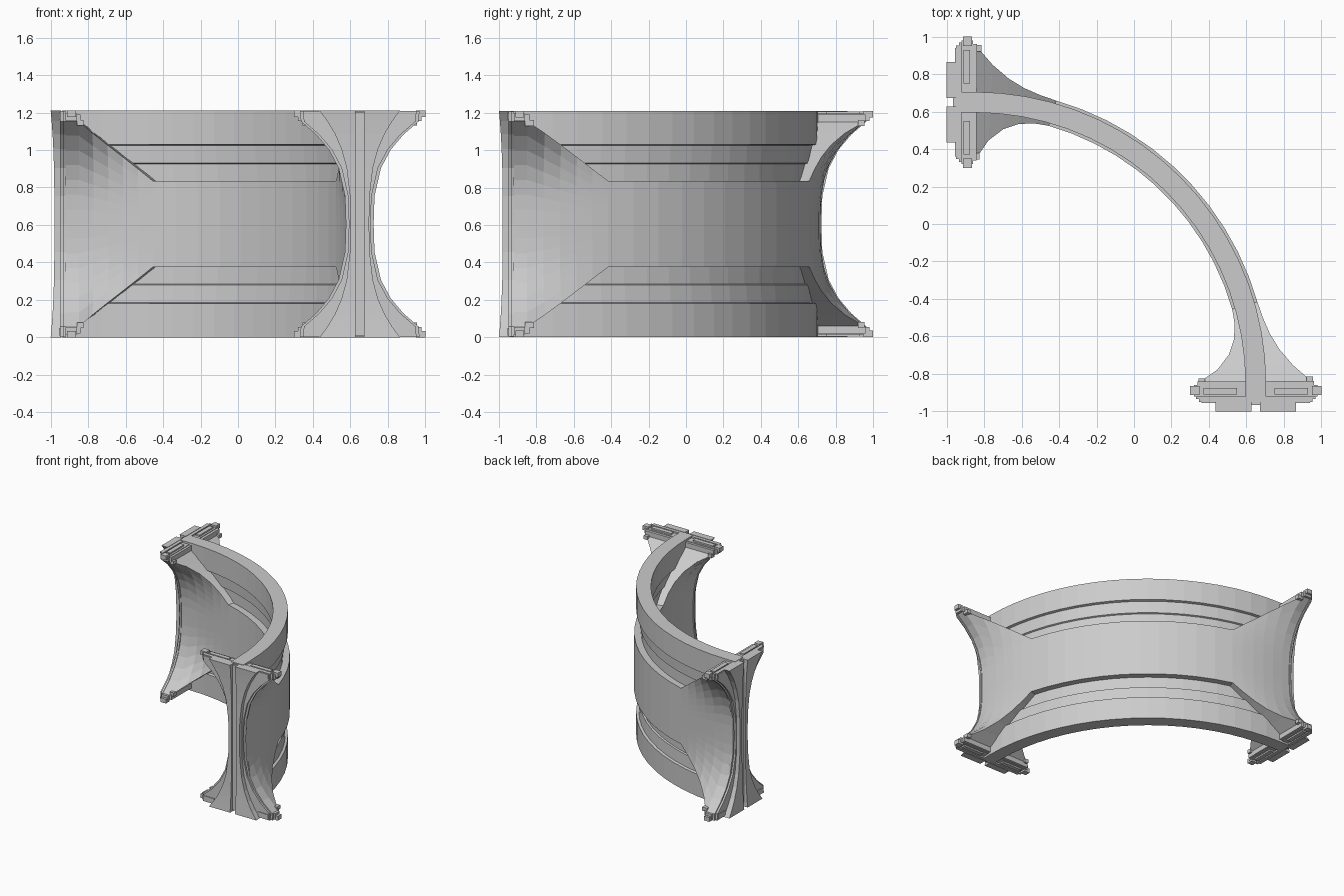
import bpy, bmesh, math

if "Cube" in bpy.data.objects:
    bpy.data.objects.remove(bpy.data.objects["Cube"])

R, C, MID = 1.5, -0.85, 0.605        # arc radius, arc centre (x = y), mid height
L = R * math.pi / 2                  # arc length of the quarter turn


def place(a, off, z):
    """Path space (distance along wall, offset outward, height) to world."""
    if a < 0:
        return (C + R + off, C + a, z)
    if a > L:
        return (C - (a - L), C + R + off, z)
    t = a / R
    return (C + (R + off) * math.cos(t), C + (R + off) * math.sin(t), z)


def loft(bm, rings):
    rows = [[bm.verts.new(place(*p)) for p in ring] for ring in rings]
    n = len(rows[0])
    for r, s in zip(rows, rows[1:]):
        for i in range(n):
            j = (i + 1) % n
            bm.faces.new((r[i], r[j], s[j], s[i]))
    bm.faces.new(rows[0])
    bm.faces.new(rows[-1])


def finish(bm, name):
    bmesh.ops.recalc_face_normals(bm, faces=bm.faces)
    me = bpy.data.meshes.new(name)
    bm.to_mesh(me)
    bm.free()
    ob = bpy.data.objects.new(name, me)
    bpy.context.collection.objects.link(ob)
    return ob


def at_end(end, d):
    """Path position d metres inward (negative = outward) from an arc end."""
    return d if end == 0 else L - d


def box(bm, end, d0, d1, o0, o1, z0, z1):
    loft(bm, [[(at_end(end, d), o0, z0), (at_end(end, d), o1, z0),
               (at_end(end, d), o1, z1), (at_end(end, d), o0, z1)] for d in (d0, d1)])


def hourglass(dz):
    return min(0.07 + 0.24 * (abs(dz) / 0.55) ** 3, 0.315)


# Curved wall with stepped bands above and below the middle panel
half = [(0.055, 0.0), (0.055, 0.18), (0.035, 0.185), (0.03, 0.28),
        (0.018, 0.285), (0.018, 0.37)]
side = half + [(o, 2 * MID - z) for o, z in reversed(half)]
profile = side + [(-o, z) for o, z in reversed(side)]
bm = bmesh.new()
stations = [-0.09] + [L * i / 18 for i in range(19)] + [L + 0.09]
loft(bm, [[(a, o, z) for o, z in profile] for a in stations])
finish(bm, "curved_wall")

# Thick middle panel, flaring in height and thickness towards both ends
FLARE, ROWS = 0.42, 14
near = [-0.08, 0.0] + [FLARE * k / 5 for k in range(1, 6)]
middle = [FLARE + (L - 2 * FLARE) * k / 11 for k in range(1, 11)]
rings = []
for a in near + middle + [L - d for d in reversed(near)]:
    u = max(0.0, min(1.0, 1 - min(a, L - a) / FLARE))
    e = 0.23 + 0.32 * u
    dzs = [e * (2 * i / ROWS - 1) for i in range(ROWS + 1)]
    outer = [(a, 0.07 + 0.24 * u * (abs(d) / 0.55) ** 3, MID + d) for d in dzs]
    rings.append(outer + [(a, -o, z) for a, o, z in reversed(outer)])
bm = bmesh.new()
loft(bm, rings)
finish(bm, "flared_panel")

DZ = [-0.605, -0.55, -0.48, -0.4, -0.3, -0.15, 0, 0.15, 0.3, 0.4, 0.48, 0.55, 0.605]
for end, label in ((0, "front"), (1, "left")):
    # Hourglass flange in two layers
    bm = bmesh.new()
    for d0, d1, grow in ((-0.1, -0.085, -0.012), (-0.085, -0.07, 0.004)):
        rows = []
        for d in (d0, d1):
            o = [(at_end(end, d), hourglass(z) + grow, MID + z * 0.995) for z in DZ]
            rows.append(o + [(a, -w, z) for a, w, z in reversed(o)])
        loft(bm, rows)
    finish(bm, label + "_flange")

    # Seal plate: two mirrored halves with a central groove, dished at mid height
    bm = bmesh.new()
    for s in (-1, 1):
        rows = []
        for z in DZ:
            k = (abs(z) / 0.605) ** 3
            w = 0.05 + 0.165 * k
            d = at_end(end, -0.13 - 0.02 * k)
            b = at_end(end, -0.095)
            rows.append([(b, s * 0.022, MID + z), (b, s * w, MID + z),
                         (d, s * w, MID + z), (d, s * 0.022, MID + z)])
        loft(bm, rows)
    box(bm, end, -0.115, -0.09, -0.025, 0.025, 0.01, 1.2)
    finish(bm, label + "_seal_plate")

    # Corner clamps on top and bottom of each flange
    bm = bmesh.new()
    for s in (-1, 1):
        for lo in (False, True):
            def clamp(d0, d1, o0, o1, z0, z1):
                if lo:
                    z0, z1 = 2 * MID - z1, 2 * MID - z0
                box(bm, end, d0, d1, s * o0, s * o1, z0, z1)
            clamp(-0.07, -0.01, 0.05, 0.33, 1.155, 1.195)    # main bar
            clamp(-0.062, -0.015, 0.3, 0.35, 1.175, 1.21)    # outer tip
            clamp(-0.06, -0.025, 0.1, 0.28, 1.19, 1.207)     # raised key
            clamp(-0.01, 0.01, 0.05, 0.31, 1.15, 1.19)       # inner bar
            clamp(-0.01, 0.03, 0.27, 0.305, 1.13, 1.16)      # flare lug
            clamp(-0.105, -0.07, 0.2, 0.29, 1.16, 1.2)       # outer bar
    finish(bm, label + "_corner_clamps")
